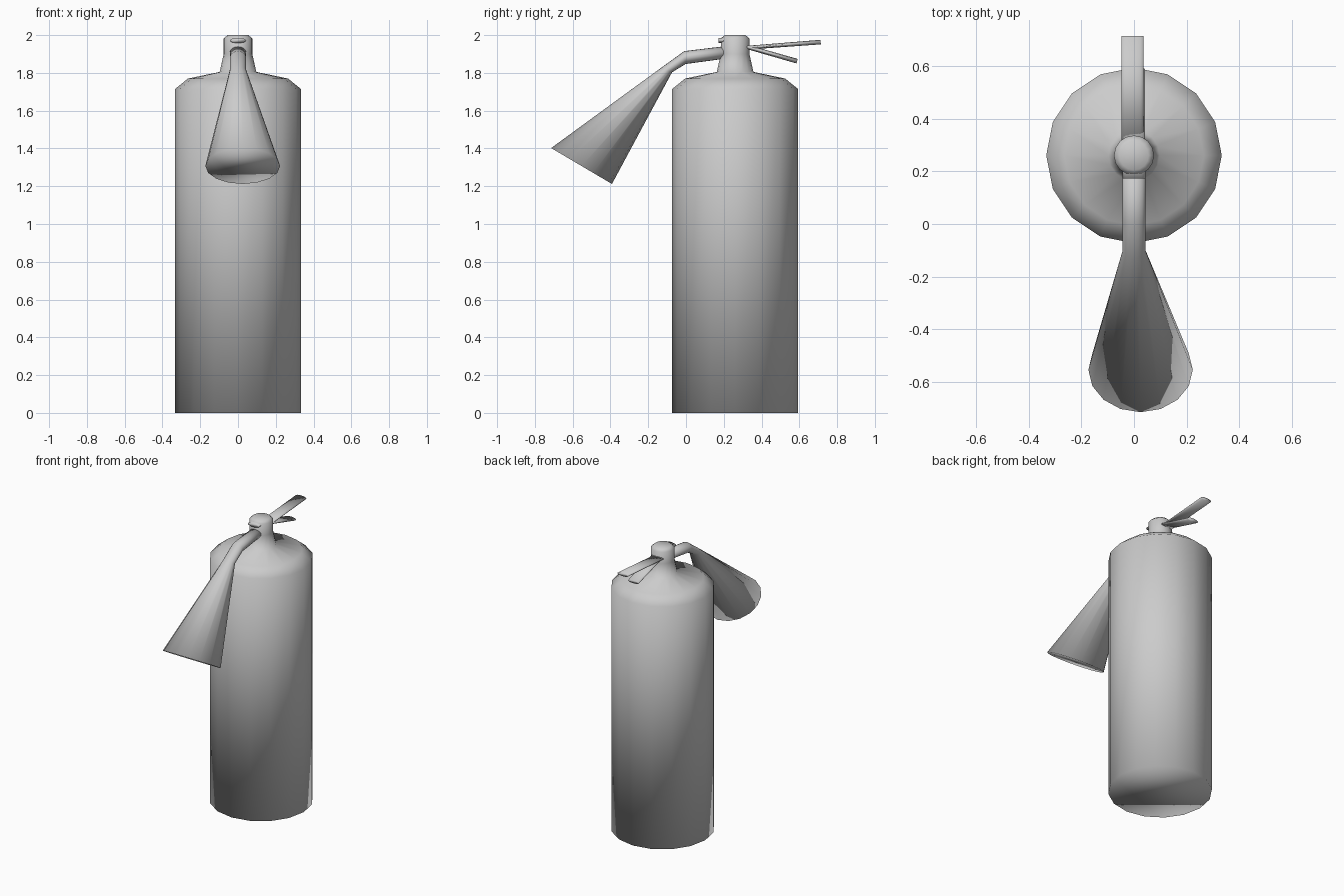
import bpy, bmesh
from math import cos, sin, pi
from mathutils import Vector

if "Cube" in bpy.data.objects:
    bpy.data.objects.remove(bpy.data.objects["Cube"])

SIDES = 16


def loft(name, rings):
    """Skin elliptical rings (centre, half-axis a, half-axis b) and cap both ends."""
    bm = bmesh.new()
    loops = []
    for centre, a, b in rings:
        c, a, b = Vector(centre), Vector(a), Vector(b)
        loops.append([bm.verts.new(c + a * cos(2 * pi * i / SIDES) + b * sin(2 * pi * i / SIDES))
                      for i in range(SIDES)])
    for lo, hi in zip(loops, loops[1:]):
        for i in range(SIDES):
            j = (i + 1) % SIDES
            bm.faces.new((lo[i], lo[j], hi[j], hi[i]))
    bm.faces.new(loops[0])
    bm.faces.new(loops[-1])
    bmesh.ops.recalc_face_normals(bm, faces=bm.faces)
    for f in bm.faces:
        f.smooth = True
    mesh = bpy.data.meshes.new(name)
    bm.to_mesh(mesh)
    bm.free()
    obj = bpy.data.objects.new(name, mesh)
    bpy.context.collection.objects.link(obj)
    return obj


def side_ring(y, z, up_y, up_z, rx, x=0.0):
    """Ring whose centre and tilt are given in the side (y, z) view."""
    return (x, y, z), (rx, 0, 0), (0, up_y, up_z)


# Tank with shoulder, neck and valve head
AXIS_Y = 0.26
profile = [(0.333, 0), (0.333, 1.715), (0.265, 1.77), (0.097, 1.805),
           (0.076, 1.90), (0.076, 1.982), (0.055, 2.0)]
loft("tank", [((0, AXIS_Y, z), (r, 0, 0), (0, r, 0)) for r, z in profile])

# Hose bending down into the flared discharge horn
loft("hose_and_horn", [
    side_ring(0.22, 1.91, 0, 0.033, 0.043),
    side_ring(-0.006, 1.881, -0.004, 0.034, 0.043),
    side_ring(-0.10, 1.817, -0.026, 0.014, 0.043),
    side_ring(-0.553, 1.307, -0.161, 0.095, 0.198, x=0.025),
])

# Flat oval squeeze lever and carry handle
loft("upper_lever", [side_ring(0.28, 1.93, 0, 0.010, 0.042, x=-0.006),
                     side_ring(0.713, 1.963, -0.001, 0.012, 0.042, x=-0.006)])
loft("lower_handle", [side_ring(0.28, 1.95, 0.003, 0.011, 0.042),
                      side_ring(0.588, 1.862, 0.003, 0.012, 0.042)])

# Small oval gauge on the front of the valve head
loft("gauge", [side_ring(0.25, 1.972, 0, 0.014, 0.043),
               side_ring(0.172, 1.972, 0, 0.014, 0.043)])
